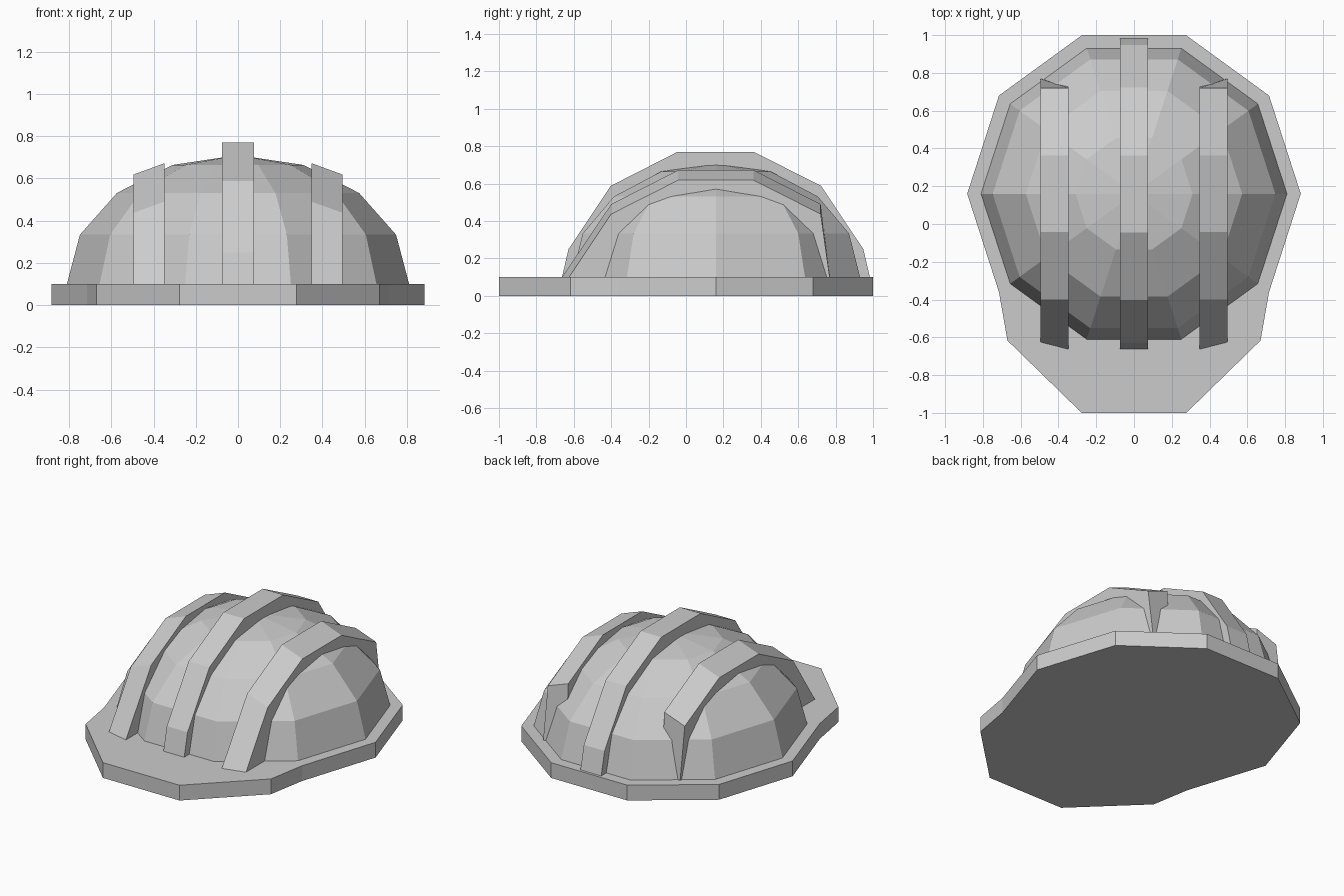
import bpy, bmesh
from math import sin, cos, pi

if "Cube" in bpy.data.objects:
    bpy.data.objects.remove(bpy.data.objects["Cube"])

CY = 0.16  # centre of the dome in y


def make_object(name, bm):
    bmesh.ops.recalc_face_normals(bm, faces=bm.faces)
    me = bpy.data.meshes.new(name)
    bm.to_mesh(me)
    bm.free()
    ob = bpy.data.objects.new(name, me)
    bpy.context.collection.objects.link(ob)
    return ob


def loft(name, loops):
    """Join equal-length closed loops and cap both ends."""
    bm = bmesh.new()
    rows = [[bm.verts.new(p) for p in loop] for loop in loops]
    n = len(rows[0])
    for a, b in zip(rows, rows[1:]):
        for i in range(n):
            j = (i + 1) % n
            bm.faces.new((a[i], a[j], b[j], b[i]))
    bm.faces.new(rows[0])
    bm.faces.new(rows[-1])
    return make_object(name, bm)


# Brim plate with the visor at the front
half = [(0.275, 1.0), (0.715, 0.68), (0.883, CY), (0.715, -0.36), (0.67, -0.617), (0.277, -1.0)]
outline = half + [(-x, y) for x, y in reversed(half)]
loft("brim", [[(x, y, z) for x, y in outline] for z in (0, 0.1)])

# Ten-sided faceted dome
bm = bmesh.new()
rings = []
for k in range(4):
    t = k * pi / 8
    r, z = 0.81 * cos(t), 0.1 + 0.61 * sin(t)
    rings.append([bm.verts.new((r * cos(i * pi / 5), CY + r * sin(i * pi / 5), z)) for i in range(10)])
apex = bm.verts.new((0, CY, 0.71))
for i in range(10):
    j = (i + 1) % 10
    for a, b in zip(rings, rings[1:]):
        bm.faces.new((a[i], a[j], b[j], b[i]))
    bm.faces.new((rings[-1][i], rings[-1][j], apex))
bm.faces.new(rings[0])
make_object("dome", bm)

# Centre ridge over the top
ridge = [(-0.663, 0.1), (-0.628, 0.25), (-0.402, 0.588), (-0.045, 0.77),
         (0.362, 0.77), (0.722, 0.588), (0.948, 0.25), (0.983, 0.1)]
loft("centre_ridge", [[(x, y, z) for y, z in ridge] for x in (-0.075, 0.075)])

# Sloping side ridges, lower at the outer edge
inner = [(-0.663, 0.1), (-0.4, 0.49), (-0.042, 0.672), (0.362, 0.672), (0.72, 0.49), (0.745, 0.1)]
outer = [(-0.625, 0.1), (-0.4, 0.437), (-0.042, 0.618), (0.362, 0.618), (0.72, 0.437), (0.768, 0.1)]
for side, s in (("left", -1), ("right", 1)):
    loft(side + "_ridge", [[(s * x, y, z) for y, z in prof]
                           for x, prof in ((0.347, inner), (0.495, outer))])
